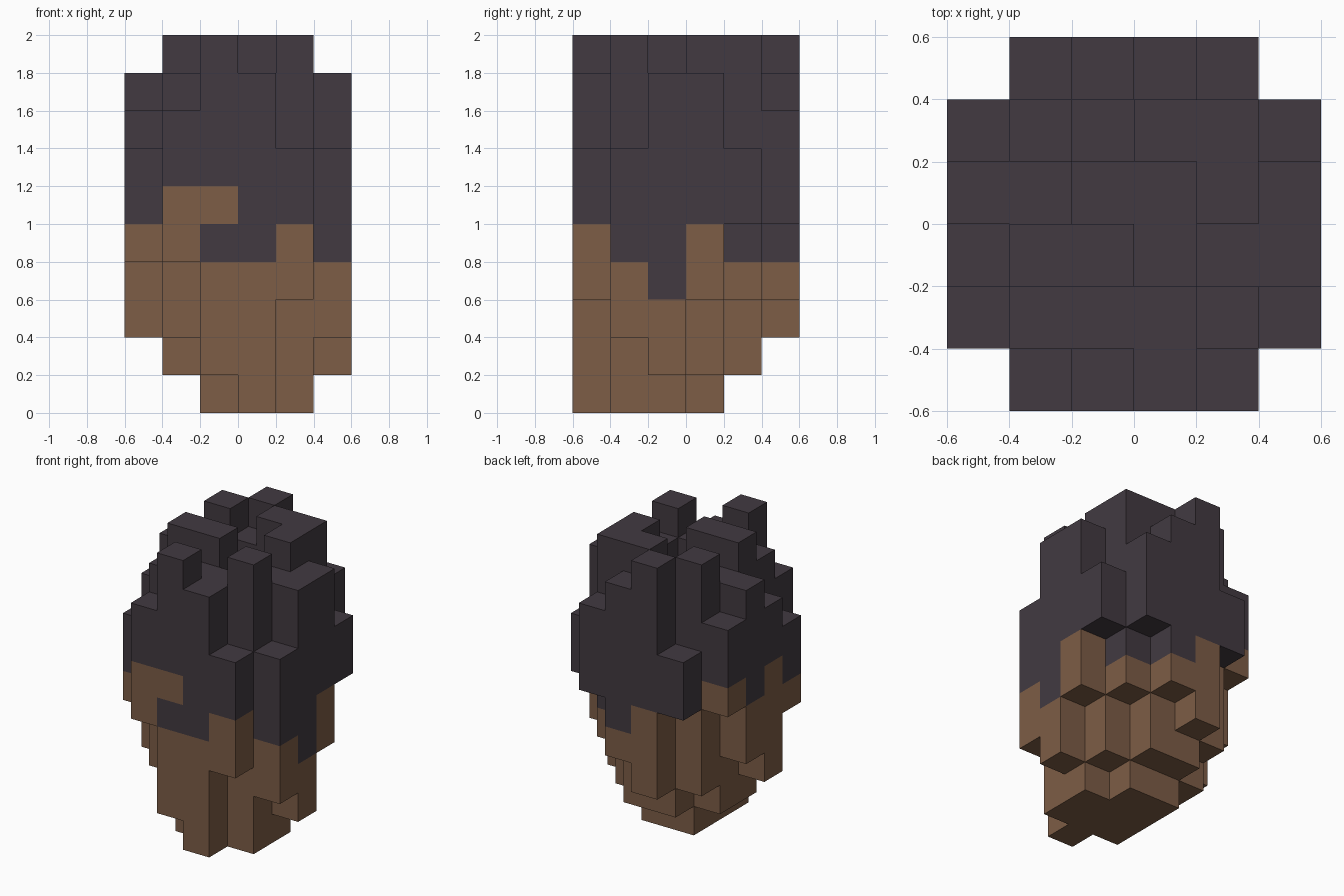
import bpy, bmesh, math
from mathutils import Vector

cube = bpy.data.objects.get("Cube")
if cube:
    bpy.data.objects.remove(cube, do_unlink=True)

CELL = 0.2

# Column plans: each row runs left to right, rows run front to back.
# Levels are counted in cells (A is ten); a dot is an empty corner.
BOTTOM = [".4103.", "420002", "210001", "310013", "521135", ".5235."]
SPLIT = [".6445.", "555554", "655553", "555555", "655544", ".5545."]
TOP = [".8A97.", "7999A7", "8AA899", "9988A9", "8A9AA7", ".7A98."]


def material(name, colour):
    mat = bpy.data.materials.new(name)
    mat.use_nodes = True
    mat.diffuse_color = colour
    for node in mat.node_tree.nodes:
        if node.type == "BSDF_PRINCIPLED":
            node.inputs["Base Color"].default_value = colour
            node.inputs["Roughness"].default_value = 0.9
    return mat


def level(plan, x, y):
    return int(plan[y][x], 16)


def fill_cells():
    """Stack the cells of every column, marking each as lower or upper."""
    cells = {}
    for y, row in enumerate(TOP):
        for x, mark in enumerate(row):
            if mark == ".":
                continue
            split = level(SPLIT, x, y)
            for z in range(level(BOTTOM, x, y), level(TOP, x, y)):
                cells[x, y, z] = "lower" if z < split else "upper"
    # stray lower-coloured patch on the front
    cells[2, 0, 5] = "lower"
    return cells


def build_shell(name, kind, cells, mat):
    """Make the outer faces of all cells of one kind."""
    axes = [Vector(a) for a in ((1, 0, 0), (0, 1, 0), (0, 0, 1))]
    normals = axes + [-a for a in axes]
    middle = Vector((len(TOP[0]) / 2, len(TOP) / 2, 0))
    bm = bmesh.new()
    for cell, owner in cells.items():
        if owner != kind:
            continue
        base = Vector(cell)
        centre = base + Vector((0.5, 0.5, 0.5)) - middle
        for n in normals:
            neighbour = tuple(int(c) for c in base + n)
            if neighbour in cells:
                continue
            u = Vector((n.z, n.x, n.y)) / 2
            v = Vector((abs(n.y), abs(n.z), abs(n.x))) / 2
            mid = centre + n / 2
            corners = (mid - u - v, mid + u - v, mid + u + v, mid - u + v)
            bm.faces.new([bm.verts.new(c * CELL) for c in corners])
    # weld the cells and merge flat areas
    bmesh.ops.remove_doubles(bm, verts=bm.verts, dist=CELL / 100)
    bmesh.ops.dissolve_limit(bm, angle_limit=math.radians(1),
                             verts=bm.verts, edges=bm.edges)
    mesh = bpy.data.meshes.new(name)
    bm.to_mesh(mesh)
    bm.free()
    mesh.materials.append(mat)
    obj = bpy.data.objects.new(name, mesh)
    bpy.context.collection.objects.link(obj)
    return obj


brown = material("warm_brown", (0.205, 0.109, 0.061, 1))
charcoal = material("charcoal_plum", (0.054, 0.042, 0.053, 1))

cells = fill_cells()
build_shell("lower_block", "lower", cells, brown)
build_shell("upper_block", "upper", cells, charcoal)
